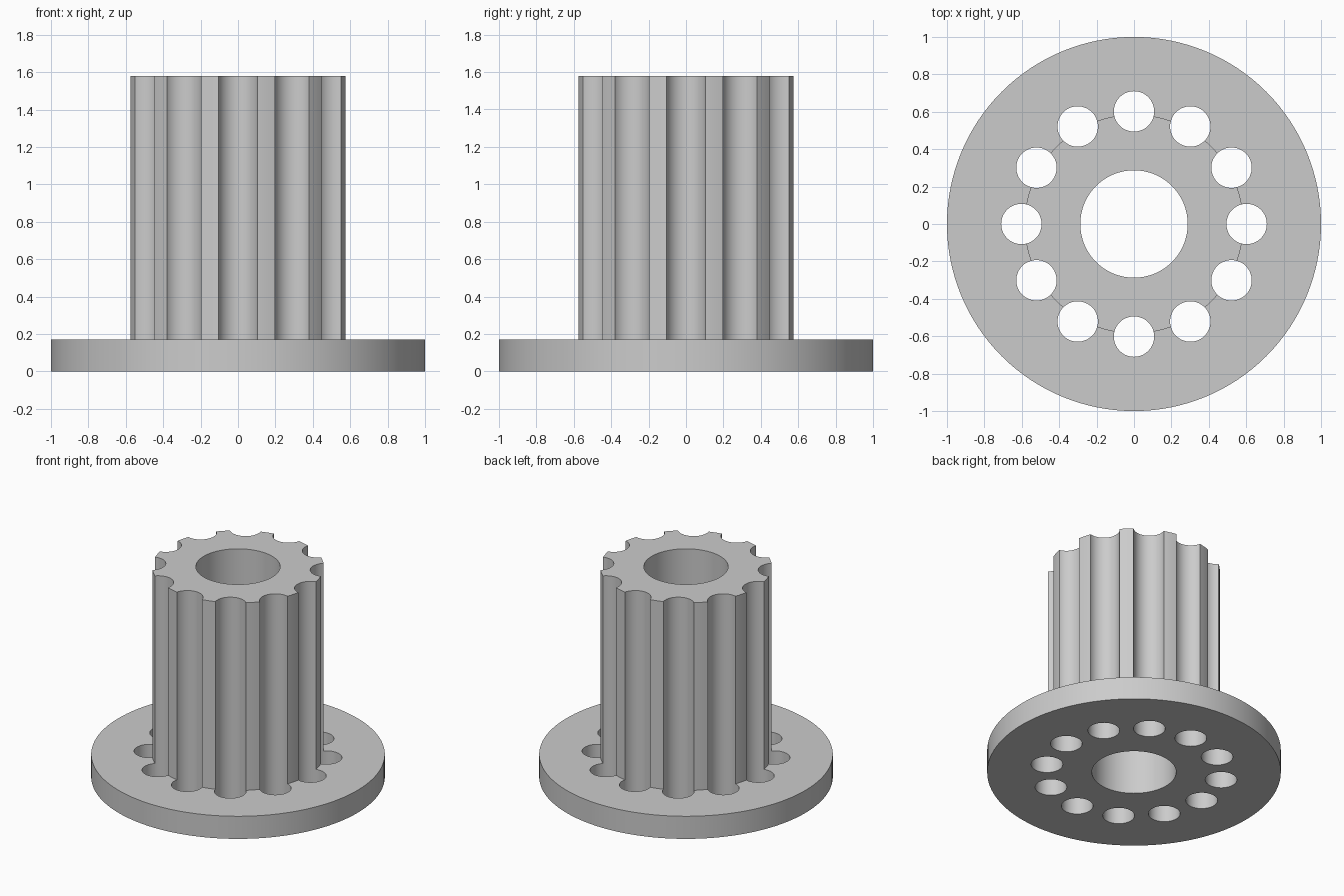
import bpy
import math

default = bpy.data.objects.get("Cube")
if default:
    bpy.data.objects.remove(default, do_unlink=True)

FLANGE_R, FLANGE_H = 1.0, 0.17
HUB_R, HEIGHT = 0.585, 1.58
BORE_R = 0.287
FLUTE_R, FLUTE_RING, FLUTES = 0.108, 0.602, 12

grey = bpy.data.materials.new("plain grey")
grey.use_nodes = True
colour = (0.6, 0.6, 0.6, 1.0)
grey.diffuse_color = colour
grey.node_tree.nodes["Principled BSDF"].inputs["Base Color"].default_value = colour


def cylinder(name, radius, bottom, top, x=0.0, y=0.0, sides=128):
    bpy.ops.mesh.primitive_cylinder_add(
        vertices=sides, radius=radius, depth=top - bottom,
        location=(x, y, (bottom + top) / 2))
    obj = bpy.context.object
    obj.name = obj.data.name = name
    obj.data.materials.append(grey)
    return obj


def combine(target, tool, operation):
    mod = target.modifiers.new(operation.lower(), 'BOOLEAN')
    mod.operation = operation
    mod.solver = 'EXACT'
    mod.object = tool
    bpy.context.view_layer.objects.active = target
    bpy.ops.object.modifier_apply(modifier=mod.name)
    bpy.data.objects.remove(tool, do_unlink=True)


# Flange disc with the hub standing on it, merged into one solid
body = cylinder("flanged_fluted_hub", FLANGE_R, 0, FLANGE_H)
combine(body, cylinder("hub", HUB_R, FLANGE_H / 2, HEIGHT), 'UNION')

# Centre bore plus a ring of drills that flute the hub and pierce the flange
drills = [cylinder("bore_cutter", BORE_R, -0.1, HEIGHT + 0.1)]
for i in range(FLUTES):
    a = math.tau * i / FLUTES
    drills.append(cylinder("flute_cutter", FLUTE_R, -0.1, HEIGHT + 0.1,
                           FLUTE_RING * math.cos(a), FLUTE_RING * math.sin(a), 48))
bpy.ops.object.select_all(action='DESELECT')
for d in drills:
    d.hide_render = True
    d.select_set(True)
bpy.context.view_layer.objects.active = drills[0]
bpy.ops.object.join()
combine(body, drills[0], 'DIFFERENCE')

# Smooth round walls, sharp rims
bpy.ops.object.select_all(action='DESELECT')
body.select_set(True)
bpy.context.view_layer.objects.active = body
bpy.ops.object.shade_smooth_by_angle(angle=math.radians(30))
